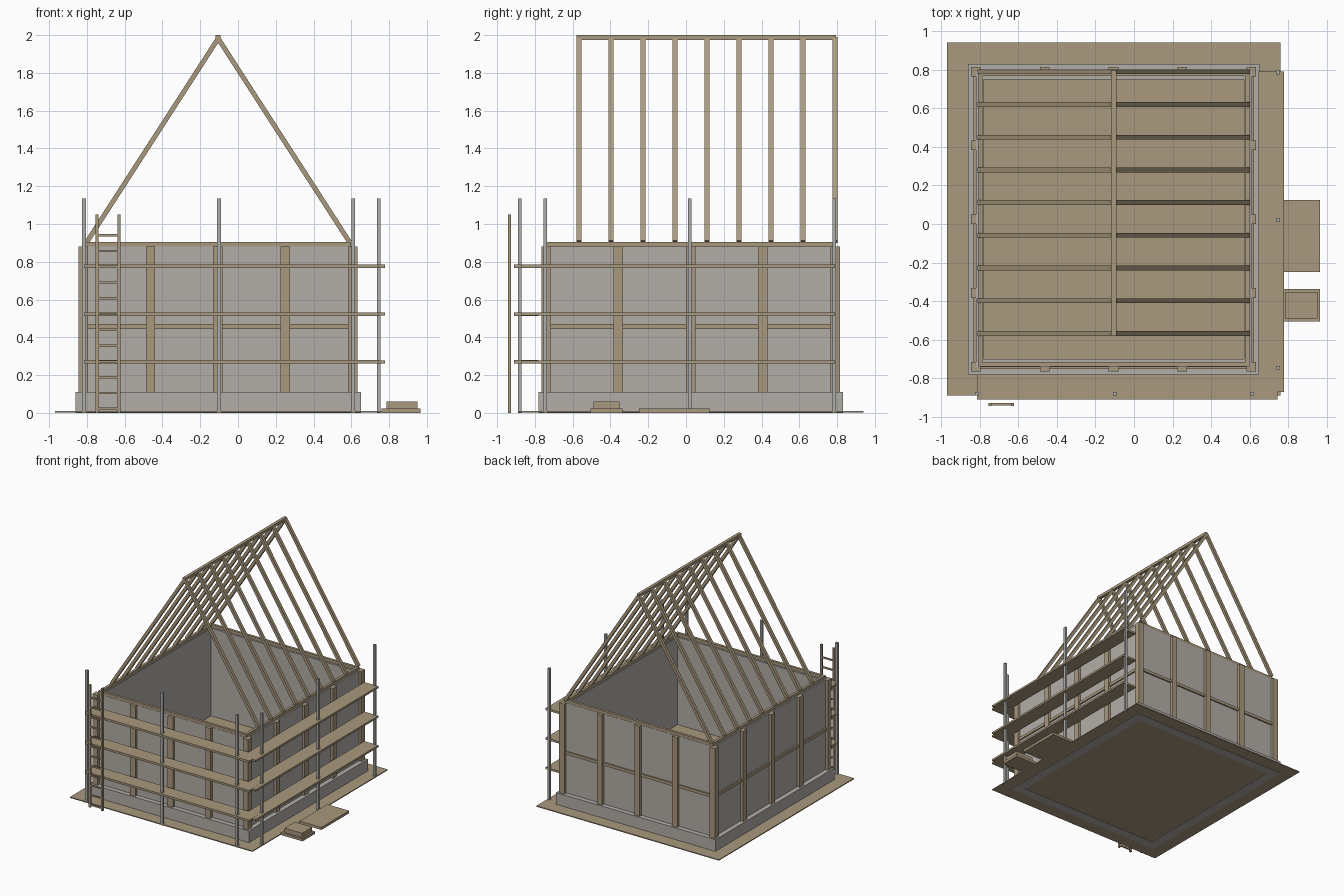
import bpy, math
from mathutils import Matrix, Vector

if "Cube" in bpy.data.objects:
    bpy.data.objects.remove(bpy.data.objects["Cube"], do_unlink=True)


def material(name, colour):
    m = bpy.data.materials.new(name)
    m.use_nodes = True
    m.diffuse_color = (*colour, 1)
    m.node_tree.nodes["Principled BSDF"].inputs["Base Color"].default_value = (*colour, 1)
    return m


WOOD = material("timber brown", (0.40, 0.32, 0.21))
STONE = material("plaster grey", (0.45, 0.425, 0.395))
STEEL = material("pole grey", (0.42, 0.42, 0.41))


def box(name, mat, xs, ys, zs):
    """Axis-aligned box from its three ranges."""
    bpy.ops.mesh.primitive_cube_add(size=1)
    ob = bpy.context.object
    ob.name = name
    spans = (xs, ys, zs)
    size = [b - a for a, b in spans]
    centre = Vector([(a + b) / 2 for a, b in spans])
    ob.data.transform(Matrix.Translation(centre) @ Matrix.Diagonal((*size, 1)))
    ob.data.materials.append(mat)
    return ob


def ring(name, mat, x0, x1, y0, y1, t, zs):
    """Four boxes of thickness t just inside a rectangle."""
    box(name + "_front", mat, (x0, x1), (y0, y0 + t), zs)
    box(name + "_back", mat, (x0, x1), (y1 - t, y1), zs)
    box(name + "_right", mat, (x0, x0 + t), (y0 + t, y1 - t), zs)
    box(name + "_left", mat, (x1 - t, x1), (y0 + t, y1 - t), zs)


def around(c, half):
    return (c - half, c + half)


# Ground, foundation and floor
box("ground", WOOD, (-0.97, 0.76), (-0.89, 0.94), (0.002, 0.01))
ring("foundation", STONE, -0.86, 0.65, -0.78, 0.83, 0.08, (0, 0.11))
box("floor", WOOD, (-0.78, 0.57), (-0.70, 0.75), (0.09, 0.13))

# Wall panels, middle rails and top plates
ring("wall", STONE, -0.82, 0.61, -0.74, 0.79, 0.04, (0.11, 0.88))
ring("rail", WOOD, -0.832, 0.622, -0.752, 0.802, 0.02, (0.445, 0.47))
ring("top_plate", WOOD, -0.808, 0.598, -0.738, 0.788, 0.022, (0.88, 0.905))

# Timber posts, five to a side
PX0, PX1, PY0, PY1 = -0.82, 0.607, -0.74, 0.79
for i in range(5):
    x = PX0 + (PX1 - PX0) * i / 4
    y = PY0 + (PY1 - PY0) * i / 4
    for side in (PY0, PY1):
        box("post", WOOD, around(x, 0.025), around(side, 0.025), (0.11, 0.88))
    if 0 < i < 4:
        for side in (PX0, PX1):
            box("post", WOOD, around(side, 0.025), around(y, 0.025), (0.11, 0.88))

# Ridge beam and rafter pairs
RIDGE_X = -0.105
box("ridge_beam", WOOD, around(RIDGE_X, 0.013), (-0.58, 0.795), (1.975, 2.0))
for i in range(9):
    y = -0.567 + 0.1695 * i
    for foot_x in (-0.80, 0.59):
        a, b = Vector((foot_x, y, 0.905)), Vector((RIDGE_X, y, 1.982))
        d = b - a
        rafter = box("rafter", WOOD, around(0, 0.0125), around(0, 0.0125), (0, d.length))
        tilt = Matrix.Rotation(math.atan2(d.x, d.z), 4, 'Y')
        rafter.data.transform(Matrix.Translation(a) @ tilt)

# Scaffold poles and walkways
poles = [(x, -0.88) for x in (-0.815, -0.1, 0.61)]
poles += [(0.745, y) for y in (-0.745, 0.02, 0.785)]
for x, y in poles:
    box("scaffold_pole", STEEL, around(x, 0.01), around(y, 0.01), (0, 1.135))
for z in (0.27, 0.523, 0.776):
    box("front_walkway", WOOD, (-0.815, 0.745), (-0.91, -0.78), around(z, 0.009))
    box("side_walkway", WOOD, (0.645, 0.777), (-0.87, 0.79), around(z, 0.0085))

# Ladder
for x in (-0.747, -0.63):
    box("ladder_rail", WOOD, around(x, 0.008), around(-0.935, 0.008), (0, 1.05))
for i in range(12):
    box("ladder_rung", WOOD, (-0.747, -0.63), around(-0.935, 0.006), around(0.022 + 0.0835 * i, 0.006))

# Board stacks beside the house
box("large_board", WOOD, (0.76, 0.965), (-0.25, 0.125), (0, 0.022))
box("small_board", WOOD, (0.76, 0.965), (-0.505, -0.337), (0, 0.022))
box("small_board_top", WOOD, (0.785, 0.95), (-0.49, -0.352), (0.022, 0.06))
